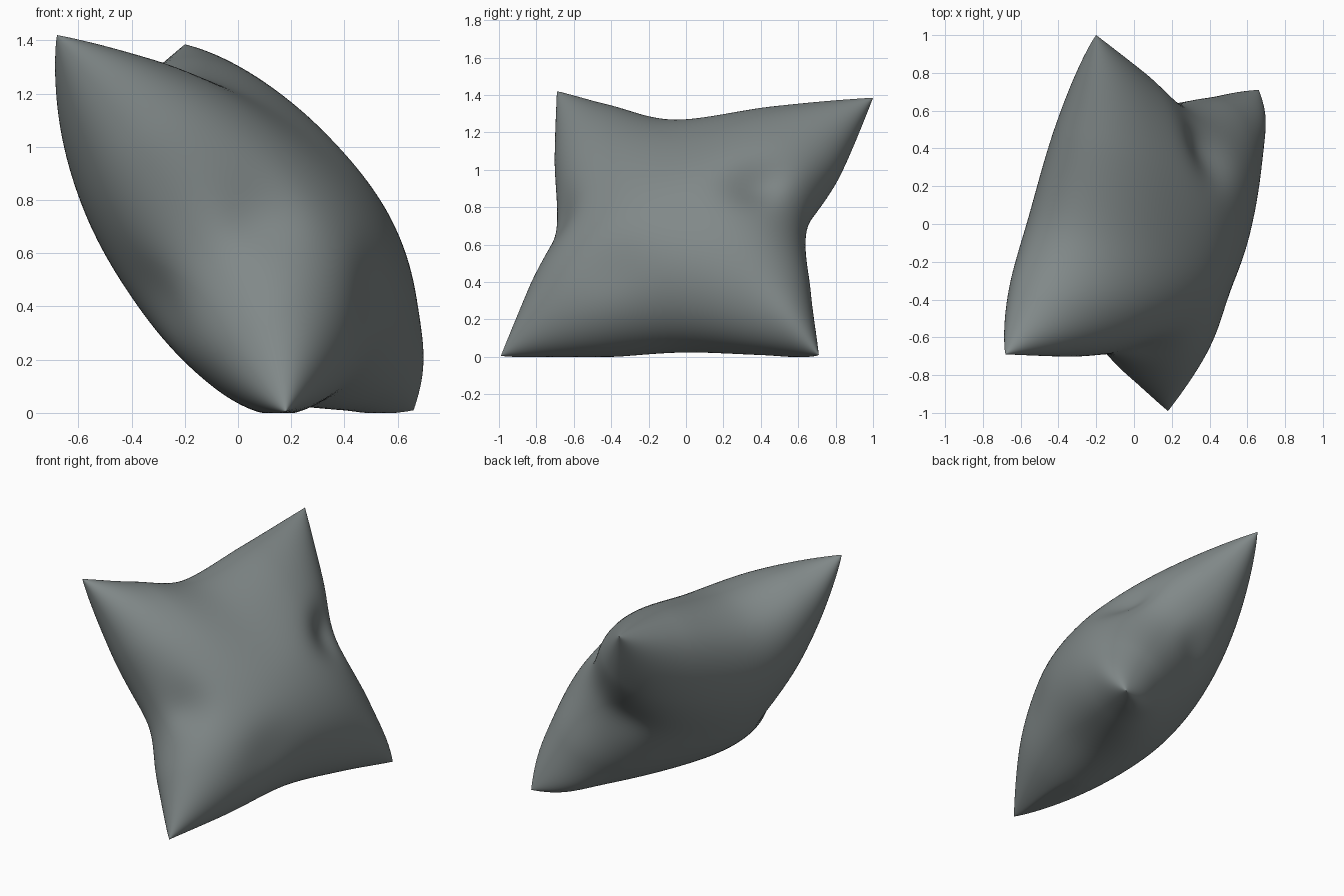
import bpy, bmesh, math
from mathutils import Vector as V

if "Cube" in bpy.data.objects:
    bpy.data.objects.remove(bpy.data.objects["Cube"])

N = 72                                   # grid resolution of each cloth panel

# Corners of the pillow
A = V((-0.68, -0.69, 1.42))              # upper front
B = V((-0.20, 1.00, 1.385))              # upper back
C = V((0.18, -0.99, 0.005))              # lower front
D = V((0.66, 0.71, 0.01))                # lower back

# Seams, pinched in at their middles
left = [C, V((0.04, -0.84, 0.31)), V((-0.13, -0.69, 0.62)), V((-0.40, -0.695, 1.03)), A]
right = [D, V((0.46, 0.66, 0.37)), V((0.22, 0.64, 0.73)), V((0.0, 0.83, 1.04)), B]
bottom = [C, V((0.30, -0.55, 0.04)), V((0.41, -0.08, 0.085)), V((0.54, 0.35, 0.055)), D]
top = [A, V((-0.56, -0.38, 1.31)), V((-0.42, -0.01, 1.215)), V((-0.30, 0.50, 1.30)), B]

normal = (B - C).cross(A - D).normalized()
if normal.x < 0:
    normal = -normal

# Soft dents (and one fuller corner): u, v, depth, squared width
DENTS = {1: ((0.0, -0.92, 0.22, 0.03), (0.1, 0.72, 0.22, 0.04),
             (-0.65, -0.3, 0.07, 0.06), (-1, 1, -0.35, 0.08)),
         -1: ((-0.05, -0.85, 0.15, 0.05), (0.05, 0.95, 0.15, 0.03), (-1, 1, -0.35, 0.08))}


def seam(pts, f):
    """Smooth curve through the seam points, f from 0 to 1."""
    p = [2 * pts[0] - pts[1]] + pts + [2 * pts[-1] - pts[-2]]
    i = min(int(f * 4), 3)
    x = f * 4 - i
    a, b, c, d = p[i:i + 4]
    return 0.5 * (2 * b + (c - a) * x + (2 * a - 5 * b + 4 * c - d) * x * x
                  + (3 * b - a - 3 * c + d) * x ** 3)


def middle(s, t):
    """Surface spanned by the four seams."""
    ruled = (1 - t) * seam(left, s) + t * seam(right, s) \
        + (1 - s) * seam(bottom, t) + s * seam(top, t)
    return ruled - ((1 - s) * (1 - t) * C + (1 - s) * t * D + s * (1 - t) * A + s * t * B)


def puff(s, t, side):
    """Inflated height of a panel, with its dents."""
    u, v = 2 * s - 1, 2 * t - 1
    h = (max(0, 1 - u * u) * max(0, 1 - v * v)) ** (0.49 if side > 0 else 0.46)
    for cu, cv, depth, w in DENTS[side]:
        h *= 1 - depth * math.exp(-((u - cu) ** 2 + (v - cv) ** 2) / w)
    return side * h * (0.465 if side > 0 else 0.455)


# Pillow: two inflated panels sharing one seam
bm = bmesh.new()
par = [0.5 - 0.5 * math.cos(math.pi * i / N) for i in range(N + 1)]
sheets = []
for side in (1, -1):
    g = {}
    for i, s in enumerate(par):
        for j, t in enumerate(par):
            if side < 0 and (i in (0, N) or j in (0, N)):
                g[i, j] = sheets[0][i, j]
                continue
            p = middle(s, t) + normal * puff(s, t, side)
            p.z = max(p.z, 0.0)
            g[i, j] = bm.verts.new(p)
    sheets.append(g)
    for i in range(N):
        for j in range(N):
            bm.faces.new((g[i, j], g[i, j + 1], g[i + 1, j + 1], g[i + 1, j]))
bmesh.ops.recalc_face_normals(bm, faces=bm.faces[:])
for f in bm.faces:
    f.smooth = True
mesh = bpy.data.meshes.new("pillow")
bm.to_mesh(mesh)
bm.free()

# Grey-green cloth
mat = bpy.data.materials.new("grey green cloth")
mat.diffuse_color = (0.22, 0.25, 0.25, 1)
mat.use_nodes = True
mat.node_tree.nodes["Principled BSDF"].inputs["Base Color"].default_value = mat.diffuse_color
mesh.materials.append(mat)
bpy.context.collection.objects.link(bpy.data.objects.new("pillow", mesh))
